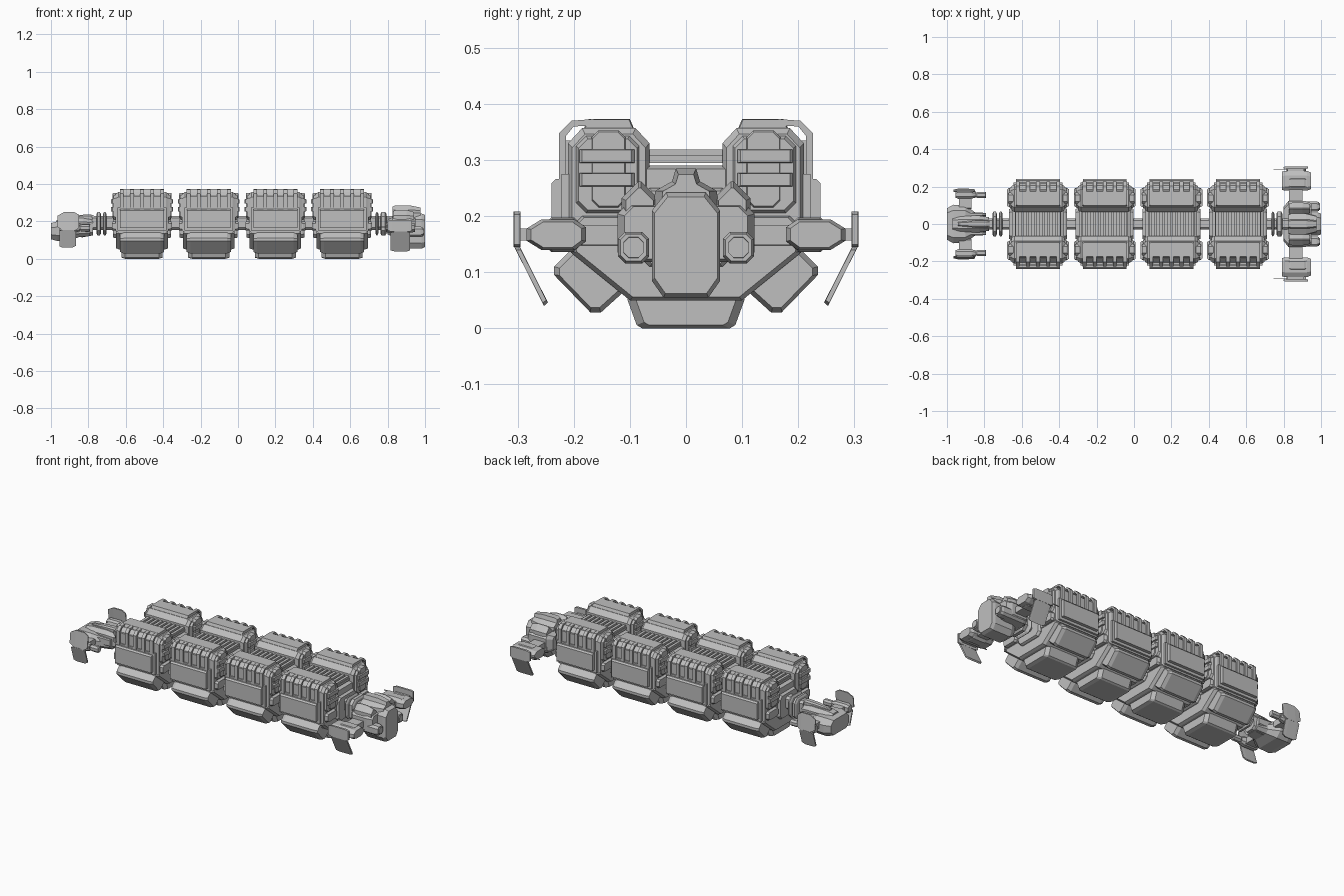
import bpy
import bmesh

cube = bpy.data.objects.get("Cube")
if cube:
    bpy.data.objects.remove(cube, do_unlink=True)

hull_grey = bpy.data.materials.new("hull_grey")
hull_grey.use_nodes = True
GREY = (0.52, 0.52, 0.52, 1)
hull_grey.diffuse_color = GREY
hull_grey.node_tree.nodes["Principled BSDF"].inputs["Base Color"].default_value = GREY

FIRST, STEP = -0.513, 0.3565   # first cargo module and module spacing


def loft(name, pts, stations, mirror=False, module=False):
    """Sweep a y-z outline along x; each station is (x, scale about the middle)."""
    bm = bmesh.new()
    cy = (min(p[0] for p in pts) + max(p[0] for p in pts)) / 2
    cz = (min(p[1] for p in pts) + max(p[1] for p in pts)) / 2
    rings = [[bm.verts.new((x, cy + (y - cy) * s, cz + (z - cz) * s)) for y, z in pts]
             for x, s in stations]
    n = len(pts)
    for a, b in zip(rings, rings[1:]):
        for i in range(n):
            j = (i + 1) % n
            bm.faces.new((a[i], a[j], b[j], b[i]))
    bm.faces.new(rings[0])
    bm.faces.new(rings[-1])
    bmesh.ops.recalc_face_normals(bm, faces=bm.faces)
    mesh = bpy.data.meshes.new(name)
    bm.to_mesh(mesh)
    bm.free()
    mesh.materials.append(hull_grey)
    ob = bpy.data.objects.new(name, mesh)
    bpy.context.collection.objects.link(ob)
    if mirror:
        m = ob.modifiers.new("Mirror", "MIRROR")
        m.use_axis = (False, True, False)
    if module:
        ob.location.x = FIRST
        a = ob.modifiers.new("Array", "ARRAY")
        a.count = 4
        a.use_relative_offset = False
        a.use_constant_offset = True
        a.constant_offset_displace = (STEP, 0, 0)
    return ob


def rect(y0, y1, z0, z1, c=0.0):
    """Rectangle outline with optional cut corners."""
    if not c:
        return [(y0, z0), (y1, z0), (y1, z1), (y0, z1)]
    return [(y0 + c, z0), (y1 - c, z0), (y1, z0 + c), (y1, z1 - c),
            (y1 - c, z1), (y0 + c, z1), (y0, z1 - c), (y0, z0 + c)]


def sym(half):
    """Complete a right-hand outline, listed bottom to top, with its reflection."""
    return half + [(-y, z) for y, z in reversed(half)]


def ends(h, cut=0.0, s=1.0):
    """Stations for a symmetric sweep with chamfered ends."""
    return [(-h, s), (-h + cut, 1), (h - cut, 1), (h, s)] if cut else [(-h, 1), (h, 1)]


# --- Cargo modules: core and belly
loft("module_core", sym([(.1, .05), (.205, .135), (.205, .2), (.12, .2), (.12, .29)]),
     ends(.138, .015, .95), module=True)
loft("belly", sym([(.078, 0), (.088, .006), (.104, .05), (.104, .08)]),
     ends(.11, .02, .85), module=True)
loft("module_hub", rect(-.085, .085, .11, .25, .02), ends(.155, .01, .93), module=True)
loft("upper_beam", rect(-.08, .08, .295, .308), ends(.123), module=True)
for i in range(9):
    x = -.112 + i * .028
    loft("deck_slat", rect(-.07, .07, .3, .319), [(x - .008, 1), (x + .008, 1)], module=True)

# --- Cargo modules: towers on both sides
tower = [(.065, .14), (.21, .14), (.21, .33), (.185, .357), (.09, .357), (.065, .33)]
loft("tower", tower, ends(.142, .015, .9), mirror=True, module=True)
loft("tower_cap", [(.09, .35), (.185, .35), (.174, .373), (.1, .373)], ends(.118, .008, .95),
     mirror=True, module=True)
loft("end_plate", rect(.083, .196, .205, .343, .018), ends(.153, .012, .92), mirror=True, module=True)
loft("end_panel", rect(.108, .168, .215, .353, .012), ends(.158, .006, .95), mirror=True, module=True)
for z in (.265, .307):
    loft("end_clamp", rect(.092, .19, z - .012, z + .012), ends(.165, .006, .9),
         mirror=True, module=True)
loft("lower_end_plate", rect(.1, .195, .15, .2, .01), ends(.16, .012, .9), mirror=True, module=True)

# --- Cargo modules: outer panels, bent ribs and sloping lower tanks
loft("side_panel", [(.2, .165), (.24, .165), (.24, .258), (.232, .266), (.2, .266)],
     ends(.117), mirror=True, module=True)
loft("side_panel_frame", rect(.2, .222, .15, .275), ends(.13), mirror=True, module=True)
rib = [(.226, .26), (.226, .348), (.204, .37), (.165, .373), (.165, .361),
       (.2, .36), (.214, .343), (.214, .26)]
for x in (-.108, -.054, 0, .054, .108):
    loft("bent_rib", rib, [(x - .01, 1), (x + .01, 1)], mirror=True, module=True)
for x in (-.081, -.027, .027, .081):
    loft("rib_panel", rect(.205, .216, .27, .335), [(x - .018, 1), (x + .018, 1)],
         mirror=True, module=True)
loft("slanted_tank", [(.1, .075), (.152, .028), (.17, .028), (.235, .095), (.235, .11), (.19, .155)],
     ends(.118, .02, .86), mirror=True, module=True)

# --- Couplings along the spine
loft("spine_coupling", rect(-.03, .03, .155, .23, .012), [(-.78, 1), (.84, 1)])
for x0, x1 in ((-.757, -.733), (-.722, -.703), (.735, .75), (.762, .793)):
    loft("coupling_collar", rect(-.066, .066, .125, .25, .025),
         [(x0, .85), (x0 + .006, 1), (x1 - .006, 1), (x1, .85)])

# --- Head
loft("head_hull", rect(-.122, .122, .118, .222, .018), [(.8, .75), (.825, 1), (.92, 1), (.95, .9)])
loft("head_block", sym([(.04, .055), (.061, .085), (.061, .21), (.035, .242)]),
     [(.84, .8), (.87, 1), (.982, 1), (1, .92)])
loft("head_crest", sym([(.06, .2), (.055, .245), (.025, .262), (.018, .285)]),
     [(.825, .85), (.84, 1), (.92, 1), (.975, .75)])
loft("head_shoulder", rect(.05, .115, .17, .262, .03), [(.83, .85), (.85, 1), (.9, 1), (.94, .75)],
     mirror=True)
loft("head_intake", rect(.066, .121, .116, .172, .012), [(.82, .9), (.84, 1), (.975, 1), (.99, .85)],
     mirror=True)
loft("intake_face", rect(.074, .113, .124, .164, .01), [(.97, 1), (.995, .9)], mirror=True)
loft("head_strut", rect(.1, .2, .149, .184, .008), [(.83, 1), (.9, 1)], mirror=True)

# --- Head side pods with bent fins
loft("side_pod", [(.178, .155), (.198, .14), (.258, .14), (.284, .156), (.284, .178),
                  (.258, .194), (.198, .194), (.178, .18)],
     [(.79, .9), (.805, 1), (.925, 1), (.945, .85)], mirror=True)
loft("pod_cover", rect(.19, .25, .136, .198, .01), [(.83, .9), (.84, 1), (.91, 1), (.92, .9)], mirror=True)
loft("pod_fin_mount", rect(.27, .3, .157, .178), [(.82, 1), (.91, 1)], mirror=True)
loft("pod_upper_fin", rect(.295, .307, .145, .208), [(.8, .8), (.82, 1), (.915, 1), (.93, .85)],
     mirror=True)
loft("pod_lower_fin", [(.253, .04), (.306, .145), (.296, .145), (.246, .046)],
     [(.815, .9), (.835, 1), (.905, 1), (.92, .9)], mirror=True)
loft("pod_antenna", rect(.288, .292, .168, .172), [(.745, 1), (.83, 1)], mirror=True)

# --- Tail
loft("tail_hull", rect(-.103, .103, .095, .2, .03),
     [(-1, .82), (-.965, 1), (-.9, .97), (-.85, .6), (-.79, .5)])
loft("tail_spine", rect(-.045, .045, .115, .218, .02), [(-.97, .8), (-.93, .95), (-.83, 1), (-.775, .8)])
loft("tail_ridge", rect(-.02, .02, .18, .237, .008), [(-.94, .5), (-.86, .9), (-.79, 1), (-.77, .8)])
loft("tail_rail", rect(.04, .062, .14, .19, .006), [(-.9, 1), (-.79, .8)], mirror=True)
loft("tail_strut", rect(.08, .15, .145, .18, .006), [(-.935, 1), (-.87, 1)], mirror=True)

# --- Tail pods, nozzles and fins
loft("tail_pod", rect(.135, .18, .14, .19, .012), [(-.955, .75), (-.94, 1), (-.87, 1), (-.845, .7)],
     mirror=True)
loft("tail_nozzle", rect(.138, .172, .147, .183, .01), [(-.85, .5), (-.835, 1), (-.795, 1), (-.79, .8)],
     mirror=True)
loft("tail_upper_fin", [(.178, .15), (.188, .15), (.176, .25), (.168, .25)],
     [(-.965, .6), (-.93, 1), (-.875, 1), (-.85, .7)], mirror=True)
loft("tail_lower_fin", [(.15, .062), (.159, .06), (.189, .155), (.179, .155)],
     [(-.955, .85), (-.94, 1), (-.885, 1), (-.865, .8)], mirror=True)
